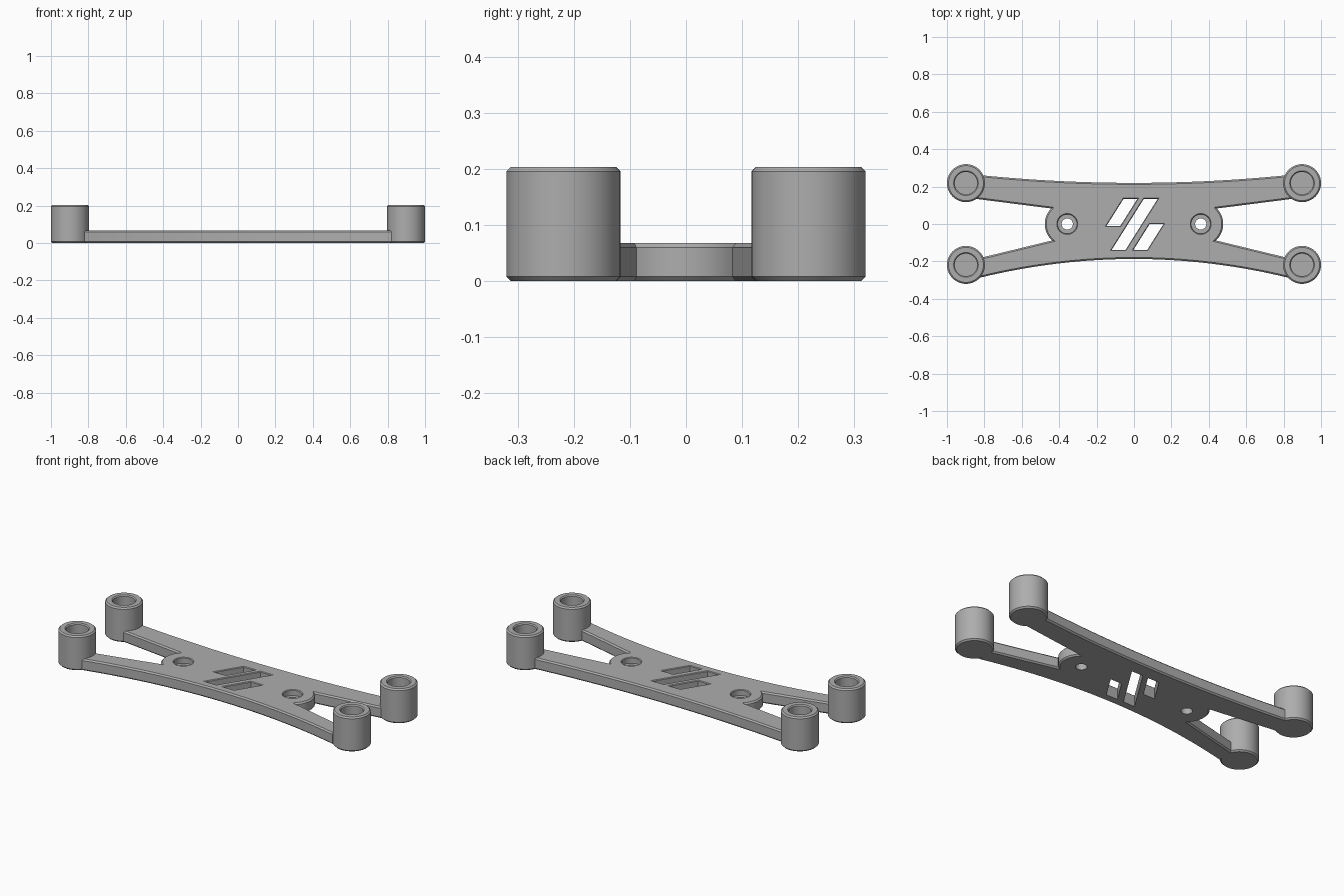
import bpy, bmesh, math
from mathutils import Vector

if "Cube" in bpy.data.objects:
    bpy.data.objects.remove(bpy.data.objects["Cube"])

gray = bpy.data.materials.new("plain gray")
gray.use_nodes = True
COLOUR = (0.42, 0.42, 0.42, 1)
gray.diffuse_color = COLOUR
gray.node_tree.nodes["Principled BSDF"].inputs["Base Color"].default_value = COLOUR

CHAMFER = 0.008
PLATE_TOP, BOSS_TOP = 0.068, 0.204
BOSS_X, BOSS_Y, BOSS_R = 0.8985, 0.2185, 0.1015
PAD_X, PAD_R = 0.357, 0.12


def circle(x, y, r, n=48):
    return [(x + r * math.cos(math.tau * i / n), y + r * math.sin(math.tau * i / n))
            for i in range(n)]


def offset(outline, d):
    """Mitred offset of a counter-clockwise outline; positive d grows it."""
    pts = [Vector(p) for p in outline]
    result = []
    for i, p in enumerate(pts):
        a = (p - pts[i - 1]).normalized()
        b = (pts[(i + 1) % len(pts)] - p).normalized()
        na, nb = Vector((a.y, -a.x)), Vector((b.y, -b.x))
        result.append(p + (na + nb) * d / (1 + na.dot(nb)))
    return result


def loft(name, sections):
    """Closed solid through matching outlines, each given with its height."""
    bm = bmesh.new()
    rings = [[bm.verts.new((p[0], p[1], z)) for p in pts] for pts, z in sections]
    for low, high in zip(rings, rings[1:]):
        for i in range(len(low)):
            bm.faces.new((low[i - 1], low[i], high[i], high[i - 1]))
    bm.faces.new(rings[0][::-1])
    bm.faces.new(rings[-1])
    bmesh.ops.recalc_face_normals(bm, faces=bm.faces)
    mesh = bpy.data.meshes.new(name)
    bm.to_mesh(mesh)
    bm.free()
    mesh.materials.append(gray)
    obj = bpy.data.objects.new(name, mesh)
    bpy.context.collection.objects.link(obj)
    return obj


def finish(obj):
    bpy.ops.object.select_all(action='DESELECT')
    obj.select_set(True)
    bpy.context.view_layer.objects.active = obj
    bpy.ops.object.shade_smooth_by_angle(angle=math.radians(25))


def cut(target, cutter):
    mod = target.modifiers.new("cut", 'BOOLEAN')
    mod.operation, mod.solver, mod.object = 'DIFFERENCE', 'EXACT', cutter
    bpy.context.view_layer.objects.active = target
    bpy.ops.object.modifier_apply(modifier=mod.name)
    bpy.data.objects.remove(cutter)


# Plate outline: bowed long edges, four arms and a rounded pad at each end
STEPS = 16
END = 0.82
front = [(END * t, -0.187 - 0.099 * t * t) for t in (i / STEPS for i in range(STEPS + 1))]
back = [(END * t, 0.22 + 0.041 * t * t) for t in (1 - i / STEPS for i in range(STEPS + 1))]
a0, a1 = math.asin(-0.088 / PAD_R), math.asin(0.083 / PAD_R)
pad = [(PAD_X + PAD_R * math.cos(a), PAD_R * math.sin(a))
       for a in (a0 + (a1 - a0) * i / 14 for i in range(15))]
right_half = front + [(0.825, -0.182)] + pad + [(0.85, 0.135)] + back
outline = right_half + [(-x, y) for x, y in reversed(right_half[1:-1])]

plate = loft("plate", [(offset(outline, -CHAMFER), 0), (outline, CHAMFER),
                       (outline, PLATE_TOP - CHAMFER),
                       (offset(outline, -CHAMFER), PLATE_TOP)])

# Counterbored screw holes in the pads
for side in (-1, 1):
    radii = [(0.03, -0.05), (0.03, 0.034), (0.052, 0.034),
             (0.052, PLATE_TOP - 0.004), (0.066, PLATE_TOP + 0.01)]
    cut(plate, loft("hole_cutter", [(circle(side * PAD_X, 0, r), z) for r, z in radii]))

# Three slanted slots: short, long, short
SLANT, SLOT_W, Y0, Y1 = 0.63, 0.074, -0.138, 0.134
for x, y0, y1 in ((-0.147, -0.01, Y1), (-0.119, Y0, Y1), (-0.003, Y0, 0.0)):
    run = (y1 - y0) * SLANT
    slot = [(x, y0), (x + SLOT_W, y0), (x + SLOT_W + run, y1), (x + run, y1)]
    cut(plate, loft("slot_cutter", [(slot, -0.05), (slot, PLATE_TOP - 0.004),
                                    (offset(slot, 0.014), PLATE_TOP + 0.01)]))
finish(plate)

# Corner bosses with blind sockets
for xs, xname in ((-1, "right"), (1, "left")):
    for ys, yname in ((-1, "front"), (1, "back")):
        profile = [(BOSS_R - CHAMFER, 0), (BOSS_R, CHAMFER), (BOSS_R, BOSS_TOP - CHAMFER),
                   (BOSS_R - CHAMFER, BOSS_TOP), (0.066, BOSS_TOP),
                   (0.06, BOSS_TOP - 0.006), (0.06, 0.07)]
        finish(loft(f"{yname}_{xname}_boss",
                    [(circle(xs * BOSS_X, ys * BOSS_Y, r, 64), z) for r, z in profile]))
